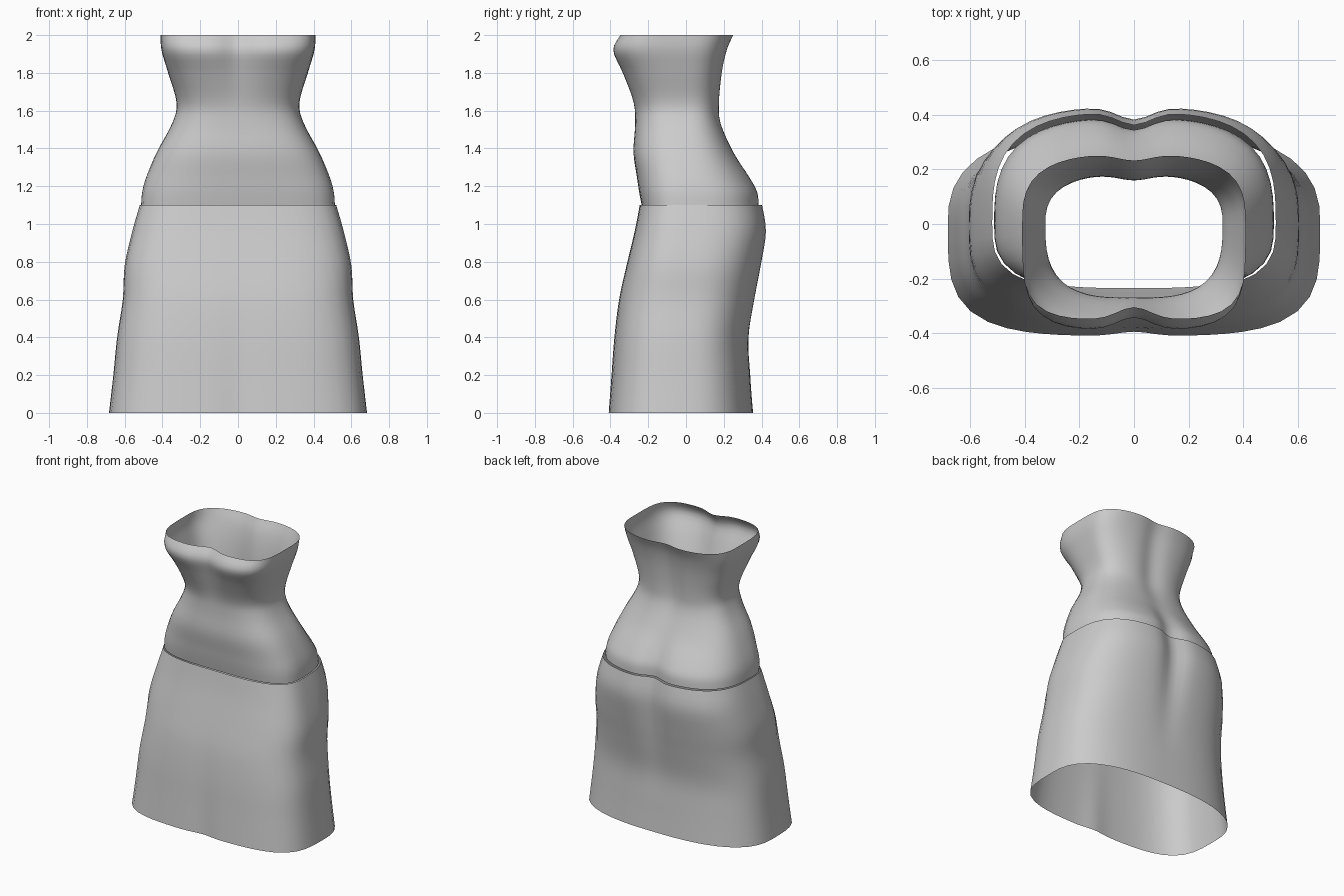
import bpy, bmesh, math

if "Cube" in bpy.data.objects:
    bpy.data.objects.remove(bpy.data.objects["Cube"])

SEGMENTS = 64
STEPS = 4  # rings added between two profile rows

grey = bpy.data.materials.new("light grey cloth")
grey.diffuse_color = (0.6, 0.6, 0.6, 1)
grey.use_nodes = True
grey.node_tree.nodes["Principled BSDF"].inputs["Base Color"].default_value = grey.diffuse_color

# Profile rows: z, half width, front y, back y, front squareness,
# back squareness, front centre crease, back centre crease
BODICE = [
    (2.00, 0.41, -0.35, 0.255, 4.5, 3.0, 0.045, 0.022),
    (1.92, 0.405, -0.388, 0.22, 4.2, 3.0, 0.045, 0.022),
    (1.80, 0.37, -0.34, 0.195, 3.4, 2.8, 0.025, 0.022),
    (1.64, 0.325, -0.28, 0.182, 3.0, 2.7, 0.005, 0.022),
    (1.53, 0.35, -0.27, 0.19, 3.0, 2.7, 0.0, 0.015),
    (1.38, 0.43, -0.278, 0.255, 3.0, 2.7, 0.0, 0.01),
    (1.25, 0.485, -0.26, 0.34, 3.0, 2.7, 0.0, 0.03),
    (1.17, 0.507, -0.248, 0.383, 3.1, 2.8, 0.0, 0.042),
    (1.10, 0.513, -0.235, 0.39, 3.2, 2.9, 0.0, 0.045),
]
SKIRT = [
    (1.10, 0.52, -0.245, 0.408, 3.2, 3.0, 0.0, 0.045),
    (0.96, 0.56, -0.272, 0.428, 3.3, 3.0, 0.0, 0.045),
    (0.78, 0.60, -0.315, 0.40, 3.4, 2.8, 0.0, 0.03),
    (0.60, 0.61, -0.355, 0.365, 3.5, 2.7, -0.003, 0.015),
    (0.40, 0.64, -0.38, 0.333, 3.6, 2.6, -0.006, 0.005),
    (0.20, 0.66, -0.395, 0.34, 3.7, 2.6, -0.01, 0.0),
    (0.00, 0.683, -0.41, 0.355, 3.8, 2.6, -0.015, 0.0),
]


def smooth_rows(rows):
    """Fill in rows with a spline through the given ones."""
    out = []
    for i in range(len(rows) - 1):
        p0, p1, p2 = rows[max(i - 1, 0)], rows[i], rows[i + 1]
        p3 = rows[min(i + 2, len(rows) - 1)]
        for k in range(STEPS):
            t = k / STEPS
            out.append([0.5 * (2 * b + (c - a) * t
                               + (2 * a - 5 * b + 4 * c - d) * t * t
                               + (3 * b - a - 3 * c + d) * t ** 3)
                        for a, b, c, d in zip(p0, p1, p2, p3)])
    return out + [list(rows[-1])]


def ring_point(row, angle):
    z, width, front, back, nf, nb, crease_f, crease_b = row
    c, s = math.cos(angle), math.sin(angle)
    depth, n, crease = (back, nb, crease_b) if s > 0 else (-front, nf, crease_f)
    r = (abs(c / width) ** n + abs(s / depth) ** n) ** (-1 / n)
    x, y = r * c, r * s
    dent = crease * math.exp(-(x / 0.085) ** 2)
    if abs(s) > 0.3:
        y -= math.copysign(dent, s)
    return x, y, z


def cloth_tube(name, rows):
    """Open tube of cloth through the profile rows."""
    bm = bmesh.new()
    rings = [[bm.verts.new(ring_point(row, 2 * math.pi * i / SEGMENTS))
              for i in range(SEGMENTS)] for row in smooth_rows(rows)]
    for upper, lower in zip(rings, rings[1:]):
        for i in range(SEGMENTS):
            j = (i + 1) % SEGMENTS
            bm.faces.new((lower[i], lower[j], upper[j], upper[i])).smooth = True
    mesh = bpy.data.meshes.new(name)
    bm.to_mesh(mesh)
    bm.free()
    mesh.materials.append(grey)
    obj = bpy.data.objects.new(name, mesh)
    bpy.context.collection.objects.link(obj)


cloth_tube("bodice", BODICE)
cloth_tube("skirt", SKIRT)
